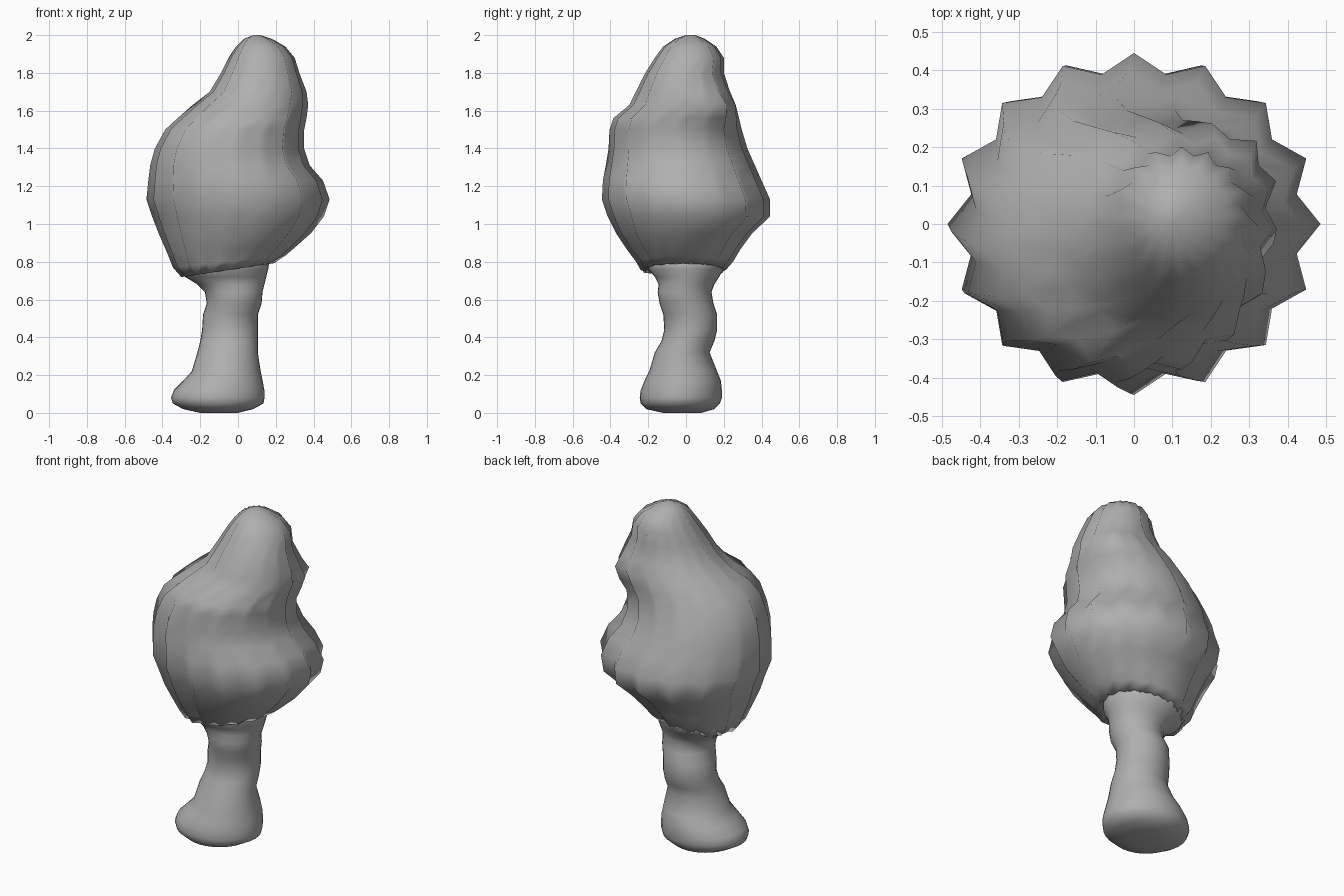
import bpy, bmesh, math

# Mid-grey surface shared by both parts
grey = bpy.data.materials.new("grey")
grey.diffuse_color = (0.43, 0.43, 0.43, 1)


def loft(name, rings, sides, valley=1.0):
    """Skin rings given as (z, x_min, x_max, y_min, y_max); odd points are pulled in by valley."""
    bm = bmesh.new()
    loops = []
    for z, x0, x1, y0, y1 in rings:
        loop = []
        for i in range(sides):
            a = 2 * math.pi * i / sides
            r = valley if i % 2 else 1.0
            loop.append(bm.verts.new(((x0 + x1) / 2 + (x1 - x0) / 2 * r * math.cos(a),
                                      (y0 + y1) / 2 + (y1 - y0) / 2 * r * math.sin(a), z)))
        loops.append(loop)
    for lo, hi in zip(loops, loops[1:]):
        for i in range(sides):
            j = (i + 1) % sides
            bm.faces.new((lo[i], lo[j], hi[j], hi[i]))
    bm.faces.new(loops[0][::-1])
    bm.faces.new(loops[-1])
    for f in bm.faces:
        f.smooth = True
    mesh = bpy.data.meshes.new(name)
    bm.to_mesh(mesh)
    bm.free()
    mesh.materials.append(grey)
    obj = bpy.data.objects.new(name, mesh)
    bpy.context.collection.objects.link(obj)
    return obj


# Wavy trunk with a flared foot and top
loft("trunk", [
    (0.00, -0.20, 0.00, -0.12, 0.08),
    (0.02, -0.29, 0.08, -0.21, 0.15),
    (0.05, -0.345, 0.135, -0.24, 0.18),
    (0.08, -0.355, 0.14, -0.245, 0.19),
    (0.12, -0.34, 0.14, -0.24, 0.19),
    (0.17, -0.29, 0.13, -0.22, 0.185),
    (0.22, -0.245, 0.12, -0.195, 0.165),
    (0.32, -0.215, 0.105, -0.165, 0.125),
    (0.38, -0.20, 0.105, -0.13, 0.15),
    (0.44, -0.19, 0.105, -0.115, 0.165),
    (0.52, -0.185, 0.105, -0.12, 0.165),
    (0.58, -0.165, 0.125, -0.14, 0.145),
    (0.64, -0.175, 0.13, -0.15, 0.135),
    (0.68, -0.215, 0.14, -0.145, 0.15),
    (0.72, -0.28, 0.15, -0.165, 0.175),
    (0.76, -0.31, 0.16, -0.20, 0.20),
    (0.82, -0.31, 0.17, -0.20, 0.20),
], 32)

# Pleated foliage: sixteen vertical ridges, leaning towards the tip
foliage = loft("foliage", [
    (0.80, -0.22, 0.13, -0.16, 0.15),
    (0.755, -0.30, 0.19, -0.24, 0.21),
    (0.80, -0.345, 0.25, -0.265, 0.25),
    (0.86, -0.375, 0.30, -0.31, 0.285),
    (0.95, -0.42, 0.385, -0.37, 0.35),
    (1.04, -0.455, 0.455, -0.415, 0.445),
    (1.13, -0.485, 0.485, -0.445, 0.445),
    (1.23, -0.475, 0.45, -0.44, 0.40),
    (1.31, -0.465, 0.38, -0.425, 0.365),
    (1.40, -0.44, 0.35, -0.41, 0.325),
    (1.50, -0.385, 0.35, -0.405, 0.295),
    (1.56, -0.32, 0.36, -0.385, 0.28),
    (1.63, -0.24, 0.365, -0.30, 0.26),
    (1.70, -0.15, 0.36, -0.265, 0.23),
    (1.80, -0.09, 0.325, -0.215, 0.20),
    (1.88, -0.05, 0.30, -0.165, 0.20),
    (1.94, -0.01, 0.25, -0.12, 0.16),
    (1.98, 0.03, 0.18, -0.06, 0.10),
    (2.00, 0.08, 0.12, 0.00, 0.05),
], 32, 0.89)

for v in foliage.data.vertices:
    # Hem hangs lower on the left than on the right
    if v.co.z < 0.9:
        v.co.z += (v.co.x + 0.06) * 0.15 * (0.9 - v.co.z) / 0.145
    # Small bulge at the back right of the upper crown
    a = math.atan2(v.co.y, v.co.x - 0.08) - math.radians(42)
    b = 0.06 * max(0, math.cos(a)) ** 5 * math.exp(-((v.co.z - 1.61) / 0.09) ** 2)
    v.co.x += b * 0.74
    v.co.y += b * 0.67
